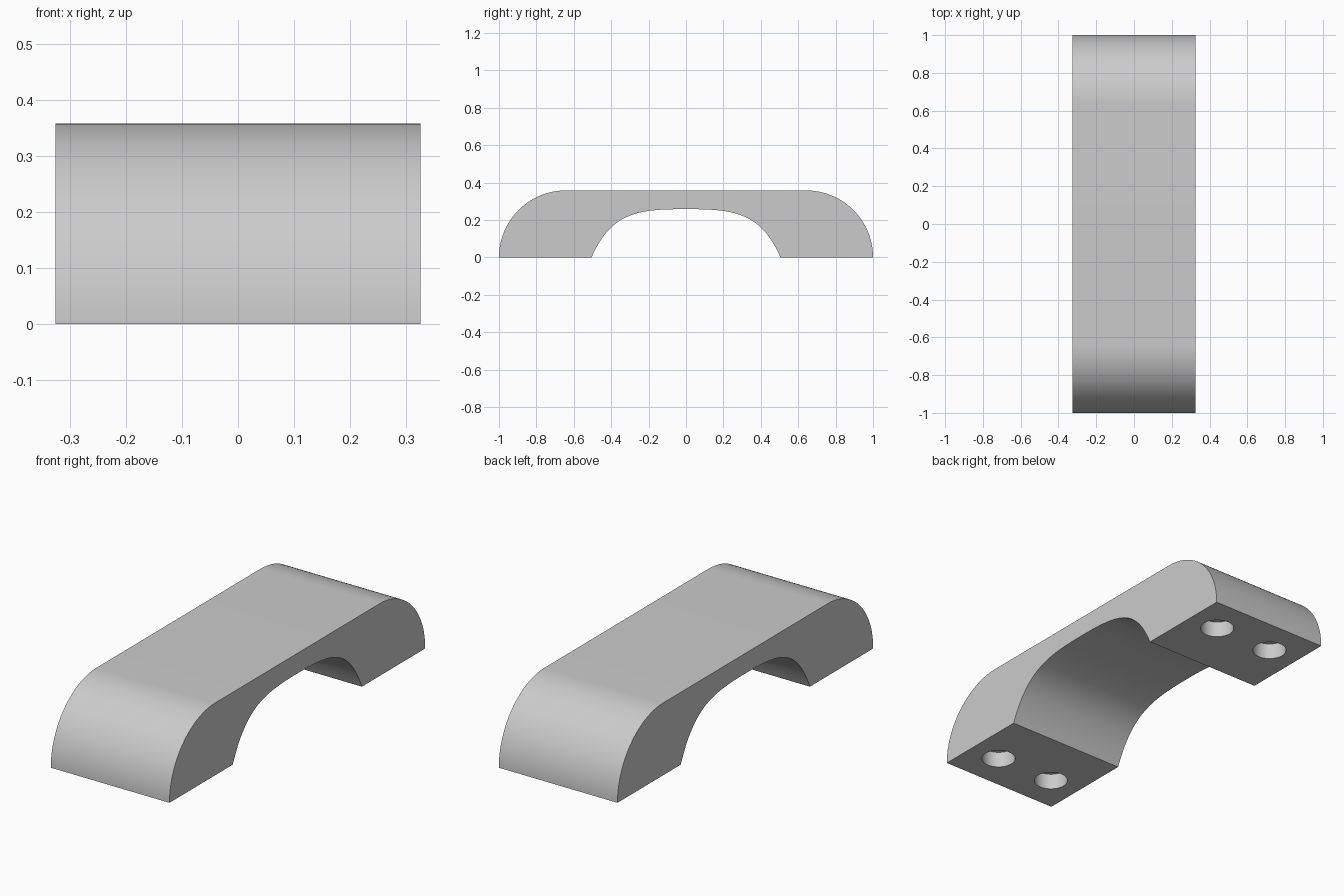
import bpy, bmesh
from math import sin, cos, pi, radians
from mathutils import Vector
from mathutils.geometry import interpolate_bezier

cube = bpy.data.objects.get("Cube")
if cube:
    bpy.data.objects.remove(cube)

HALF_WIDTH, HEIGHT = 0.325, 0.358
HOLE_X, HOLE_Y, HOLE_RADIUS, HOLE_DEPTH = 0.1625, 0.81, 0.079, 0.08

grey = bpy.data.materials.new("light_grey")
grey.use_nodes = True
colour = (0.6, 0.6, 0.6, 1)
grey.diffuse_color = colour
grey.node_tree.nodes["Principled BSDF"].inputs["Base Color"].default_value = colour

# Half side profile: rounded outer end, then the hollow grip underneath
steps = 32
outer = [(1 - HEIGHT + HEIGHT * cos(a), HEIGHT * sin(a))
         for a in (pi / 2 * i / steps for i in range(steps + 1))]
grip = [(p.x, p.y) for p in interpolate_bezier(
    Vector((0.505, 0)), Vector((0.40, 0.24)), Vector((0.26, 0.258)), Vector((0, 0.258)), 33)]
mirrored = lambda points: [(-y, z) for y, z in reversed(points)]
profile = outer + mirrored(outer) + mirrored(grip)[::-1] + grip[::-1][1:]

# Handle body: the profile extruded across the width
bm = bmesh.new()
face = bm.faces.new([bm.verts.new((-HALF_WIDTH, y, z)) for y, z in profile])
ext = bmesh.ops.extrude_face_region(bm, geom=[face])
bmesh.ops.translate(bm, vec=(2 * HALF_WIDTH, 0, 0),
                    verts=[v for v in ext["geom"] if isinstance(v, bmesh.types.BMVert)])
bmesh.ops.recalc_face_normals(bm, faces=bm.faces)
mesh = bpy.data.meshes.new("handle")
bm.to_mesh(mesh)
bm.free()
handle = bpy.data.objects.new("handle", mesh)
bpy.context.collection.objects.link(handle)
mesh.materials.append(grey)

# Blind screw holes in both feet
for sx in (-1, 1):
    for sy in (-1, 1):
        bpy.ops.mesh.primitive_cylinder_add(
            vertices=48, radius=HOLE_RADIUS, depth=2 * HOLE_DEPTH,
            location=(sx * HOLE_X, sy * HOLE_Y, 0))
        cutter = bpy.context.object
        cutter.name = "screw_hole_cutter"
        cutter.data.materials.append(grey)
        cutter.hide_render = True
        cut = handle.modifiers.new("screw_hole", "BOOLEAN")
        cut.operation, cut.solver, cut.object = "DIFFERENCE", "EXACT", cutter
        bpy.ops.object.select_all(action="DESELECT")
        bpy.context.view_layer.objects.active = handle
        handle.select_set(True)
        bpy.ops.object.modifier_apply(modifier=cut.name)
        bpy.data.objects.remove(cutter)

bpy.ops.object.shade_smooth_by_angle(angle=radians(30))
